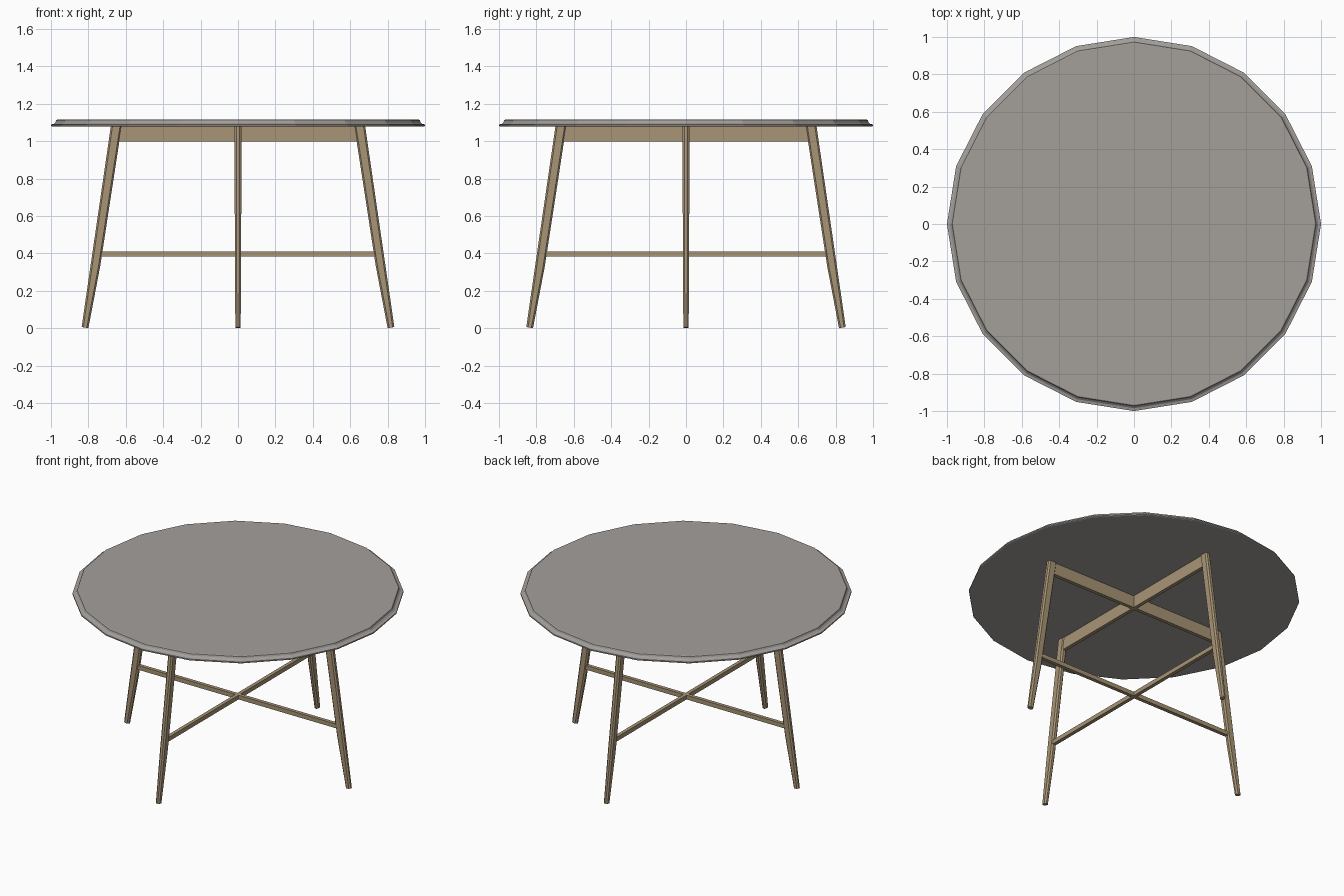
import bpy, bmesh, math
from mathutils import Matrix

if "Cube" in bpy.data.objects:
    bpy.data.objects.remove(bpy.data.objects["Cube"])


def material(name, rgb):
    m = bpy.data.materials.new(name)
    m.diffuse_color = (*rgb, 1)
    m.use_nodes = True
    m.node_tree.nodes["Principled BSDF"].inputs["Base Color"].default_value = m.diffuse_color
    return m


grey = material("grey top", (0.37, 0.35, 0.33))
wood = material("light wood", (0.39, 0.30, 0.18))


def loft(name, rings, mat, turn=0.0):
    """Skin closed rings of equal length and cap both ends."""
    bm = bmesh.new()
    loops = [[bm.verts.new(p) for p in r] for r in rings]
    n = len(loops[0])
    for a, b in zip(loops, loops[1:]):
        for i in range(n):
            j = (i + 1) % n
            bm.faces.new((a[i], a[j], b[j], b[i]))
    bm.faces.new(loops[0][::-1])
    bm.faces.new(loops[-1])
    bmesh.ops.rotate(bm, verts=bm.verts, matrix=Matrix.Rotation(turn, 3, 'Z'))
    bmesh.ops.recalc_face_normals(bm, faces=bm.faces)
    me = bpy.data.meshes.new(name)
    bm.to_mesh(me)
    bm.free()
    me.materials.append(mat)
    ob = bpy.data.objects.new(name, me)
    bpy.context.collection.objects.link(ob)
    return ob


# Round top: 20 sides with a stepped, coved rim
def circle(r, z):
    return [(r * math.cos(i * math.tau / 20), r * math.sin(i * math.tau / 20), z)
            for i in range(20)]


profile = [(0.995, 1.078), (1.0, 1.081), (1.0, 1.089), (0.985, 1.093),
           (0.976, 1.101), (0.972, 1.112), (0.967, 1.115)]
loft("table_top", [circle(r, z) for r, z in profile], grey)


# Splayed legs: rounded-corner section, tapered below the stretcher
def leg_ring(zi, zo, inner, outer, hw):
    c = 0.009
    pts = [(inner, -hw + c), (inner + c, -hw), (outer - c, -hw), (outer, -hw + c),
           (outer, hw - c), (outer - c, hw), (inner + c, hw), (inner, hw - c)]
    return [(x, y, zi + (zo - zi) * (x - inner) / (outer - inner)) for x, y in pts]


def leg(name, shift, turn):
    rings = [leg_ring(0.0, 0.006, 0.80, 0.836, 0.014),
             leg_ring(0.33, 0.33, 0.737, 0.789, 0.017),
             leg_ring(1.079, 1.079, 0.622, 0.68, 0.018)]
    loft(name, [[(x + shift, y, z) for x, y, z in r] for r in rings], wood, turn)


leg("right_leg", 0.0, 0)
leg("left_leg", 0.0, math.pi)
leg("back_leg", 0.018, math.pi / 2)
leg("front_leg", 0.018, -math.pi / 2)


# Crossed aprons and stretchers running between opposite legs
def rail(name, low, high, z0, z1, hw, turn):
    def ring(half, z):
        return [(-half, -hw, z), (half, -hw, z), (half, hw, z), (-half, hw, z)]
    loft(name, [ring(low, z0), ring(high, z1)], wood, turn)


for tag, turn, d in (("side", 0, 0), ("lengthwise", math.pi / 2, 0.018)):
    rail(tag + "_apron", 0.65 + d, 0.64 + d, 0.998, 1.079, 0.012, turn)
    rail(tag + "_stretcher", 0.74 + d, 0.736 + d, 0.382, 0.41, 0.012, turn)
